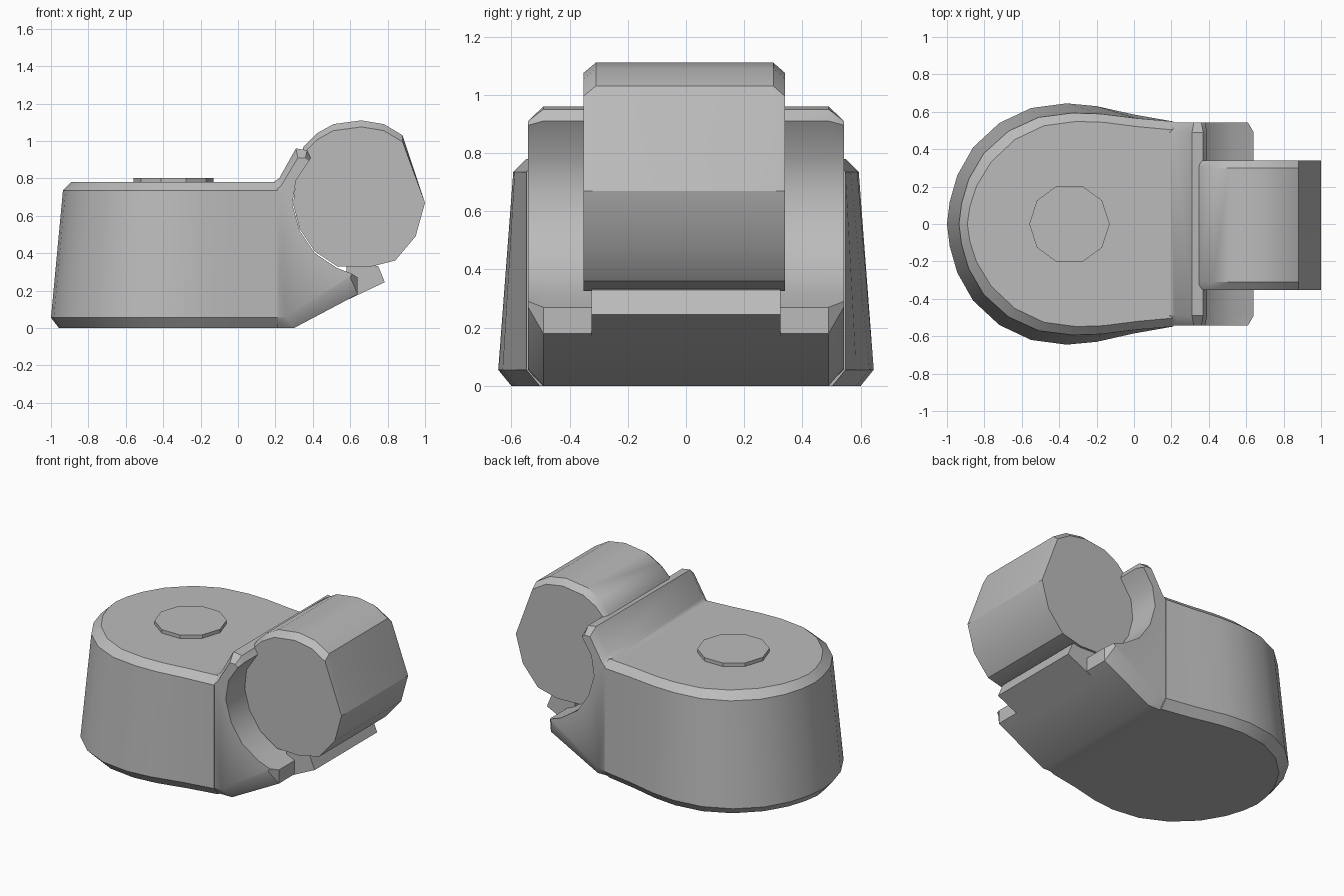
import bpy, bmesh, math

cube = bpy.data.objects.get("Cube")
if cube:
    bpy.data.objects.remove(cube, do_unlink=True)

grey = bpy.data.materials.new("plain grey")
grey.use_nodes = True
colour = (0.5, 0.5, 0.5, 1)
grey.diffuse_color = colour
grey.node_tree.nodes["Principled BSDF"].inputs["Base Color"].default_value = colour


def loft(name, rings, angle=35):
    """Skin a list of closed rings and cap both ends."""
    bm = bmesh.new()
    loops = [[bm.verts.new(p) for p in ring] for ring in rings]
    for a, b in zip(loops, loops[1:]):
        for i in range(len(a)):
            j = (i + 1) % len(a)
            bm.faces.new((a[i], a[j], b[j], b[i]))
    bm.faces.new(loops[0])
    bm.faces.new(loops[-1])
    bmesh.ops.recalc_face_normals(bm, faces=bm.faces)
    mesh = bpy.data.meshes.new(name)
    bm.to_mesh(mesh)
    bm.free()
    mesh.materials.append(grey)
    obj = bpy.data.objects.new(name, mesh)
    bpy.context.collection.objects.link(obj)
    bpy.ops.object.select_all(action="DESELECT")
    obj.select_set(True)
    bpy.context.view_layer.objects.active = obj
    bpy.ops.object.shade_smooth_by_angle(angle=math.radians(angle))
    return obj


def across(profile, y):
    return [(x, y, z) for x, z in profile]


# Rounded base: half outline, mirrored, drawn in towards the top
HALF = [(-1, 0), (-0.985, 0.12), (-0.945, 0.26), (-0.86, 0.41), (-0.72, 0.54),
        (-0.55, 0.62), (-0.36, 0.645), (-0.2, 0.63), (0, 0.585), (0.21, 0.548)]


def base_ring(z, length, width, inset):
    side = []
    for x, y in HALF:
        taper = min(1, (0.21 - x) / 0.5)
        side.append((0.21 + (x - 0.21) * length,
                     max(0, y * (1 - (1 - width) * taper) - inset * min(1, y * 3))))
    mirrored = [(x, -y) for x, y in reversed(side[1:])]
    return [(x, y, z) for x, y in side + mirrored]


loft("base", [base_ring(0, 0.965, 1, 0.045), base_ring(0.055, 1, 1, 0),
              base_ring(0.735, 0.947, 0.92, 0), base_ring(0.78, 0.91, 0.92, 0.045)])

# Cradle with a curved socket, bevelled at both ends
SOCKET = [(0.53, 0.32), (0.41, 0.40), (0.33, 0.52), (0.29, 0.66), (0.31, 0.79)]
inner = [(0.15, 0), (0.3, 0), (0.64, 0.18), (0.64, 0.27)] + SOCKET + [
    (0.39, 0.91), (0.37, 0.95), (0.31, 0.96), (0.22, 0.80), (0.19, 0.78), (0.15, 0.78)]
outer = [(0.15, 0.05), (0.26, 0.06), (0.6, 0.27), (0.61, 0.29)] + SOCKET + [
    (0.38, 0.895), (0.36, 0.91), (0.32, 0.91), (0.23, 0.76), (0.2, 0.735), (0.15, 0.735)]
loft("cradle", [across(outer, -0.542), across(inner, -0.49),
                across(inner, 0.49), across(outer, 0.542)])

# Cross drum resting in the socket
DRUM = [(0.99, 0.67), (0.95, 0.49), (0.84, 0.36), (0.70, 0.325), (0.53, 0.33),
        (0.41, 0.41), (0.33, 0.53), (0.295, 0.66), (0.31, 0.8), (0.35, 0.97),
        (0.42, 1.04), (0.51, 1.09), (0.66, 1.11), (0.78, 1.09), (0.88, 1.03)]
DRUM = [(x + 0.01 if x > 0.98 else x, z) for x, z in DRUM]
drum_end = [(x, z - 0.035 if z > 0.95 else z) for x, z in DRUM]
loft("drum", [across(drum_end, -0.352), across(DRUM, -0.31),
              across(DRUM, 0.3), across(drum_end, 0.34)], 32)

# Retaining lip below the drum
lip = [(0.58, 0.148), (0.785, 0.245), (0.75, 0.33), (0.70, 0.34), (0.58, 0.33)]
loft("lip", [across(lip, -0.325), across(lip, 0.325)], 20)

# Shallow cap on the base
cap = [(-0.345 + 0.215 * math.cos(i * math.tau / 10),
        0.215 * math.sin(i * math.tau / 10)) for i in range(10)]
loft("top_cap", [[(x, y, z) for x, y in cap] for z in (0.76, 0.803)], 20)
